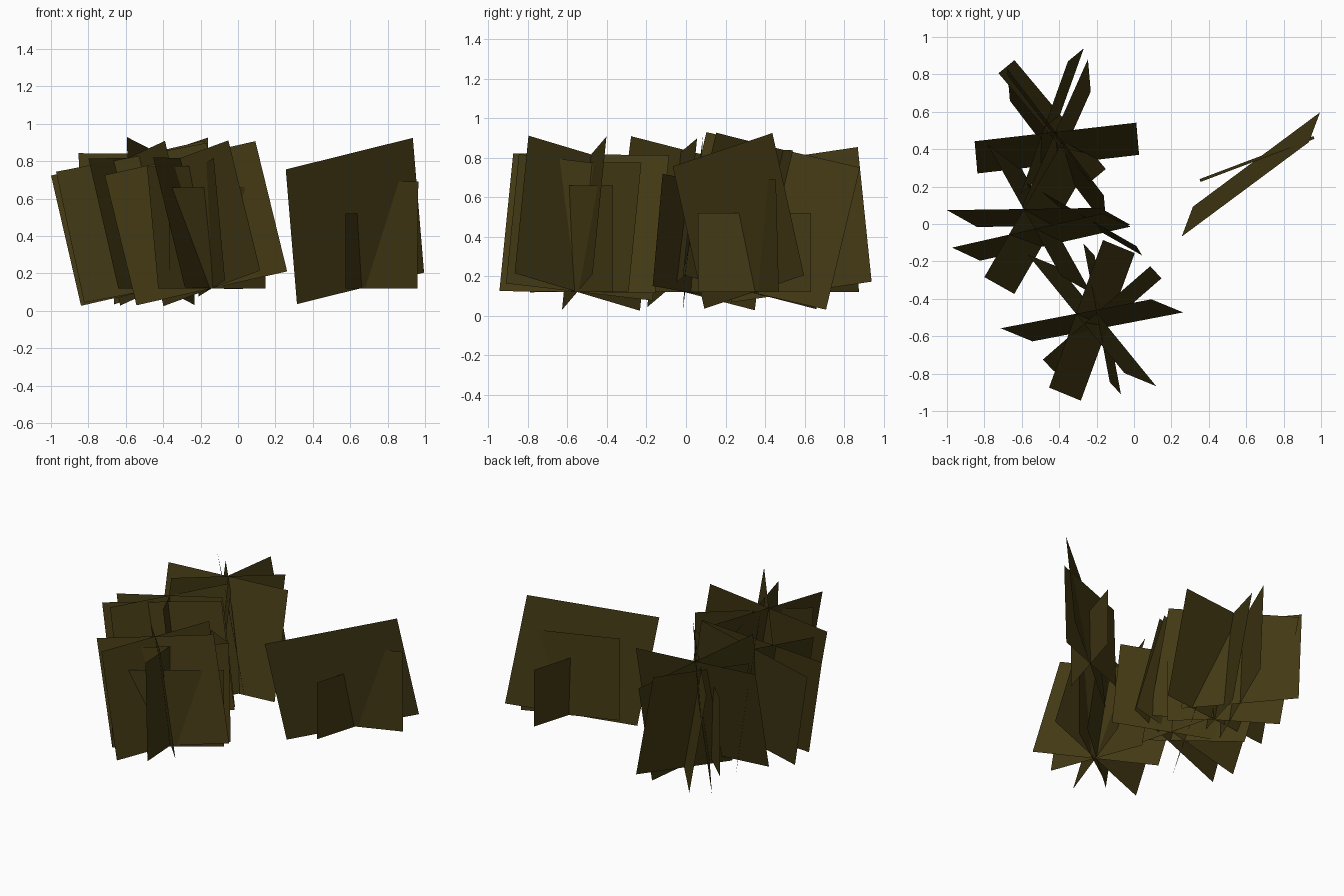
import bpy, math
from mathutils import Vector, Quaternion

if "Cube" in bpy.data.objects:
    bpy.data.objects.remove(bpy.data.objects["Cube"])

# Single dry olive foliage colour
olive = bpy.data.materials.new("dark_olive")
olive.diffuse_color = (0.056, 0.041, 0.007, 1)
olive.use_nodes = True
olive.node_tree.nodes["Principled BSDF"].inputs["Base Color"].default_value = olive.diffuse_color
BASE_Z = 0.12


def clump(name, x, y, angles, width, height, lean=(0, 0)):
    """Crossed flat cards sharing one base point, spun about z, then leaned together."""
    lean_v = Vector((lean[0], lean[1], 0))
    q = Quaternion()
    if lean_v.length > 0:
        axis = Vector((0, 0, 1)).cross(lean_v.normalized())
        q = Quaternion(axis, math.asin(lean_v.length / height))
    verts, faces = [], []
    for a in angles:
        d = Vector((math.cos(math.radians(a)), math.sin(math.radians(a)), 0)) * width / 2
        up = Vector((0, 0, height))
        n = len(verts)
        for p in (-d, d, d + up, -d + up):
            verts.append(q @ p + Vector((x, y, BASE_Z)))
        faces.append((n, n + 1, n + 2, n + 3))
    me = bpy.data.meshes.new(name)
    me.from_pydata(verts, [], faces)
    me.materials.append(olive)
    ob = bpy.data.objects.new(name, me)
    bpy.context.collection.objects.link(ob)


# Large leaning clumps
clump("front_large_leaves", -0.14, -0.55, (10, 70, 130), 0.84, 0.72, (-0.17, 0.07))
clump("middle_large_leaves", -0.43, -0.01, (0, 60, 120), 0.84, 0.72, (-0.16, 0.09))
clump("back_large_leaves", -0.405, 0.32, (6.6, 66.6, 126.6), 0.87, 0.74, (-0.015, 0.172))
clump("right_large_leaf", 0.655, 0.345, (37.3,), 0.863, 0.74, (-0.06, -0.16))
clump("left_large_leaf", -0.42, -0.105, (12,), 0.84, 0.72, (-0.15, 0.07))

# Medium clumps with a slight lean
clump("front_medium_leaves", -0.14, -0.54, (41, 101), 0.76, 0.66, (-0.06, 0.065))
clump("back_medium_leaves", -0.395, 0.585, (70, 130), 0.76, 0.69, (-0.085, -0.07))

# Upright small leaves
clump("right_medium_leaf", 0.655, 0.355, (20.7,), 0.65, 0.57, (0.005, -0.015))
clump("right_small_leaf", 0.66, 0.345, (73.4,), 0.595, 0.40)
clump("front_small_leaf", -0.11, -0.55, (35,), 0.63, 0.54)
clump("back_small_leaf", -0.42, 0.34, (-43,), 0.65, 0.55)
clump("middle_medium_leaf", -0.25, 0.0, (-30,), 0.68, 0.57, (-0.03, 0.05))
clump("middle_small_leaf", -0.30, 0.05, (-75,), 0.60, 0.55)
